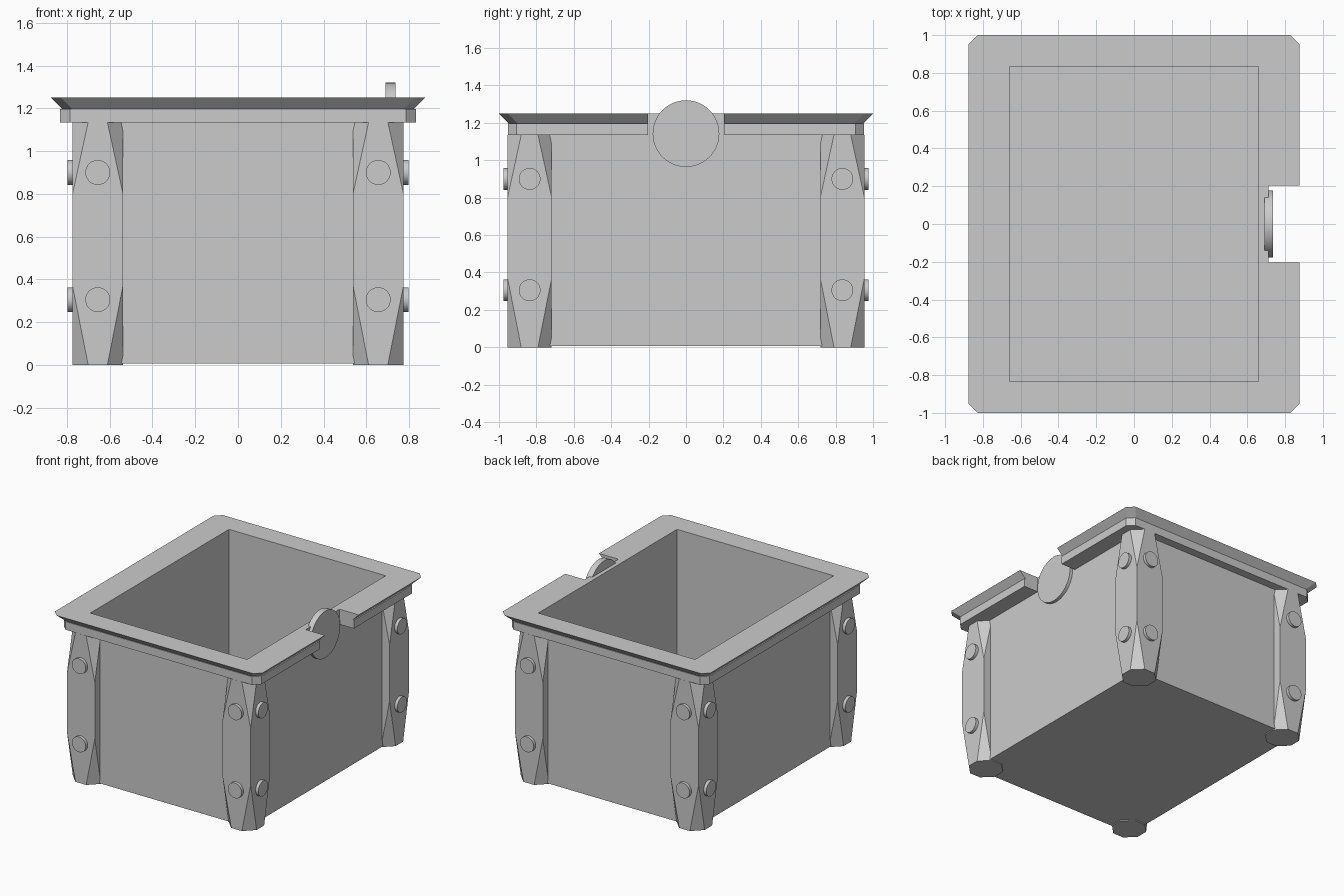
import bpy, bmesh, math
from mathutils import Matrix, Vector

cube = bpy.data.objects.get("Cube")
if cube:
    bpy.data.objects.remove(cube, do_unlink=True)

grey = bpy.data.materials.new("light grey metal")
grey.use_nodes = True
GREY = (0.6, 0.6, 0.6, 1)
grey.diffuse_color = GREY
grey.node_tree.nodes["Principled BSDF"].inputs["Base Color"].default_value = GREY


def finish(bm, name):
    bmesh.ops.recalc_face_normals(bm, faces=bm.faces)
    mesh = bpy.data.meshes.new(name)
    bm.to_mesh(mesh)
    bm.free()
    mesh.materials.append(grey)
    obj = bpy.data.objects.new(name, mesh)
    bpy.context.collection.objects.link(obj)
    return obj


def select(obj):
    bpy.ops.object.select_all(action='DESELECT')
    obj.select_set(True)
    bpy.context.view_layer.objects.active = obj


def box(name, x0, x1, y0, y1, z0, z1):
    bm = bmesh.new()
    bmesh.ops.create_cube(bm, size=1)
    bmesh.ops.scale(bm, vec=(x1 - x0, y1 - y0, z1 - z0), verts=bm.verts)
    bmesh.ops.translate(bm, vec=((x0 + x1) / 2, (y0 + y1) / 2, (z0 + z1) / 2), verts=bm.verts)
    return finish(bm, name)


def octagon(hx, hy, cut, z):
    """Rectangle with its four corners cut off."""
    pts = []
    for sx, sy in ((1, 1), (-1, 1), (-1, -1), (1, -1)):
        a = Vector((sx * hx, sy * (hy - cut), z))
        b = Vector((sx * (hx - cut), sy * hy, z))
        pts += [a, b] if sx * sy > 0 else [b, a]
    return pts


def cut_away(obj, cutter):
    mod = obj.modifiers.new("cut", 'BOOLEAN')
    mod.operation = 'DIFFERENCE'
    mod.solver = 'EXACT'
    mod.object = cutter
    select(obj)
    bpy.ops.object.modifier_apply(modifier=mod.name)


def disc(name, start, end, radius):
    """Round plate between two points."""
    start, end = Vector(start), Vector(end)
    axis = end - start
    bm = bmesh.new()
    bmesh.ops.create_cone(bm, cap_ends=True, segments=48, radius1=radius,
                          radius2=radius, depth=axis.length)
    turn = axis.to_track_quat('Z', 'Y').to_matrix().to_4x4()
    bmesh.ops.transform(bm, matrix=Matrix.Translation((start + end) / 2) @ turn, verts=bm.verts)
    obj = finish(bm, name)
    select(obj)
    bpy.ops.object.shade_smooth_by_angle(angle=math.radians(30))


RIM_Z = 1.135
POST_X, POST_Y, POST_HALF = 0.656, 0.836, 0.118

# Cutters for the hollow and the notch in the rim
hollow = box("hollow_cutter", -0.66, 0.66, -0.834, 0.834, 0.05, 1.5)
notch = box("notch_cutter", 0.712, 1.2, -0.203, 0.203, 1.0, 1.5)

# Open box body
body = box("box_body", -0.712, 0.712, -0.89, 0.89, 0.007, RIM_Z)
cut_away(body, hollow)

# Stepped rim with a flared upper edge
bm = bmesh.new()
rings = []
for hx, hy, z in ((0.833, 0.953, RIM_Z), (0.833, 0.953, 1.197),
                  (0.823, 0.948, 1.197), (0.875, 1.0, 1.25)):
    rings.append([bm.verts.new(p) for p in octagon(hx, hy, 0.047, z)])
for low, high in zip(rings, rings[1:]):
    for i in range(8):
        j = (i + 1) % 8
        bm.faces.new((low[i], low[j], high[j], high[i]))
bm.faces.new(rings[0])
bm.faces.new(rings[-1])
rim = finish(bm, "rim")
cut_away(rim, hollow)
cut_away(rim, notch)

# Corner posts with faceted ends, and their bolts
for sx, side in ((1, "left"), (-1, "right")):
    for sy, end in ((-1, "front"), (1, "back")):
        cx, cy = sx * POST_X, sy * POST_Y
        bm = bmesh.new()
        for z, cut in ((0, 0.073), (0.37, 0), (0.8, 0), (RIM_Z, 0.073)):
            for p in octagon(POST_HALF, POST_HALF, cut, z):
                bm.verts.new(p + Vector((cx, cy, 0)))
        bmesh.ops.remove_doubles(bm, verts=bm.verts, dist=0.0001)
        bmesh.ops.convex_hull(bm, input=bm.verts)
        bmesh.ops.dissolve_limit(bm, angle_limit=0.02, verts=bm.verts, edges=bm.edges)
        post = finish(bm, f"{end}_{side}_post")
        cut_away(post, hollow)
        for z, level in ((0.305, "lower"), (0.9, "upper")):
            disc(f"{end}_{side}_{level}_end_bolt", (cx, sy * 0.93, z), (cx, sy * 0.977, z), 0.058)
            disc(f"{end}_{side}_{level}_side_bolt", (sx * 0.75, cy, z), (sx * 0.797, cy, z), 0.058)

# Round plate standing in the notch
disc("latch_disc", (0.69, 0, 1.142), (0.736, 0, 1.142), 0.178)

for cutter in (hollow, notch):
    bpy.data.objects.remove(cutter, do_unlink=True)
